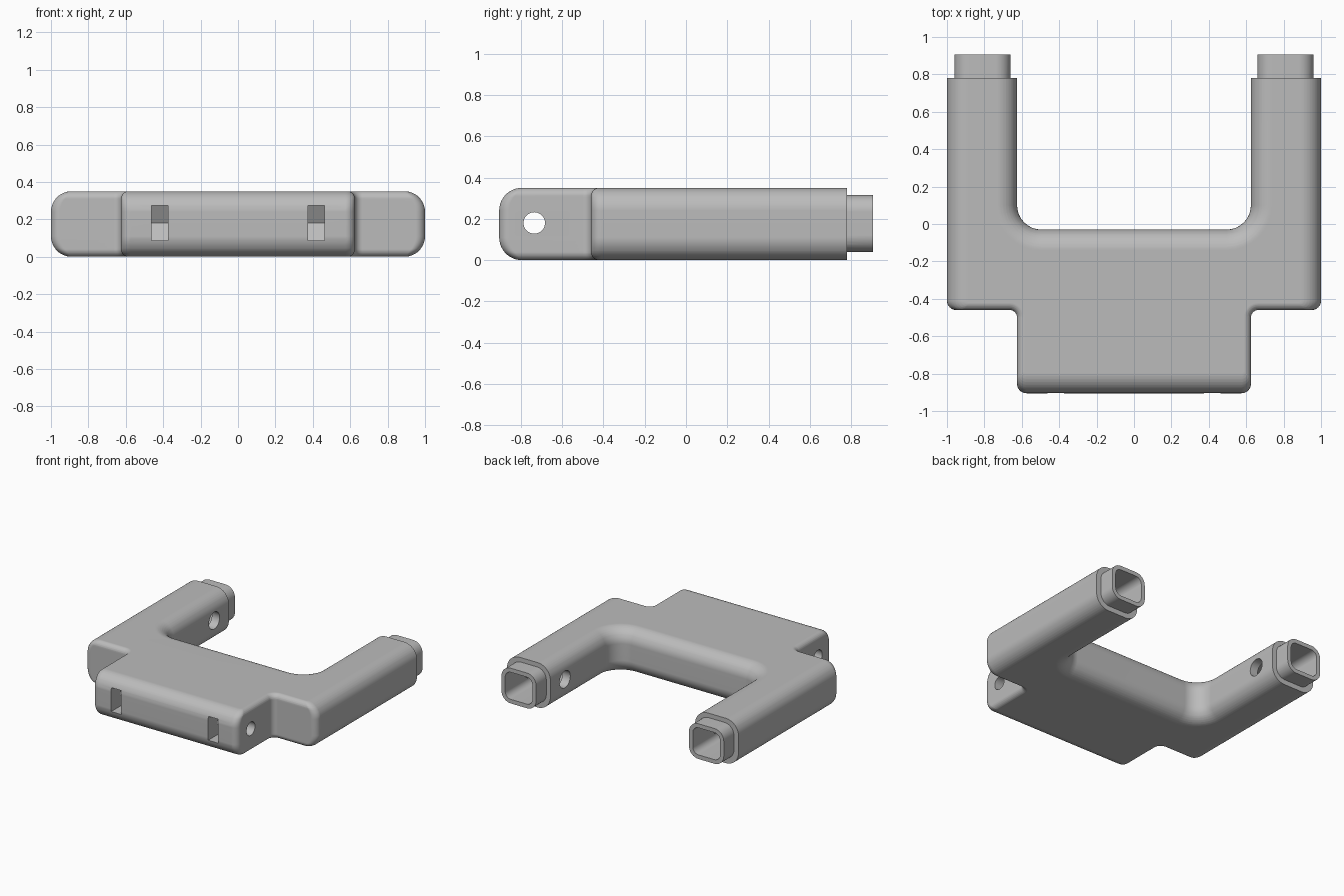
import bpy
import bmesh
from math import sin, cos, pi, sqrt
from mathutils import Vector

if "Cube" in bpy.data.objects:
    bpy.data.objects.remove(bpy.data.objects["Cube"])

HEIGHT, BIG, SMALL = 0.35, 0.11, 0.04
HOLE_Y, HOLE_Z = -0.735, 0.18
L, R, D, U = Vector((-1, 0)), Vector((1, 0)), Vector((0, -1)), Vector((0, 1))


def fillet(x, y, to_prev, to_next, r, steps=8):
    """Quarter arc replacing the corner at x, y."""
    angles = [i * pi / 2 / steps for i in range(steps + 1)]
    return [Vector((x, y)) + r * (1 - sin(t)) * to_prev + r * (1 - cos(t)) * to_next
            for t in angles]


def rounded_rect(x0, x1, y0, y1, r):
    return (fillet(x0, y0, U, R, r) + fillet(x1, y0, L, U, r)
            + fillet(x1, y1, D, L, r) + fillet(x0, y1, R, D, r))


def circle(x, y, r, sides=32):
    return [Vector((x + r * cos(2 * pi * i / sides), y + r * sin(2 * pi * i / sides)))
            for i in range(sides)]


def loft(name, rings):
    """Closed solid through rings with equal point counts."""
    bm = bmesh.new()
    loops = [[bm.verts.new(p) for p in ring] for ring in rings]
    n = len(loops[0])
    for lower, upper in zip(loops, loops[1:]):
        for i in range(n):
            j = (i + 1) % n
            bm.faces.new((lower[i], lower[j], upper[j], upper[i]))
    bm.faces.new(loops[0][::-1])
    bm.faces.new(loops[-1])
    bmesh.ops.recalc_face_normals(bm, faces=bm.faces)
    mesh = bpy.data.meshes.new(name)
    bm.to_mesh(mesh)
    bm.free()
    obj = bpy.data.objects.new(name, mesh)
    bpy.context.collection.objects.link(obj)
    return obj


def prism_x(name, profile, x0, x1):
    return loft(name, [[(x, p.x, p.y) for p in profile] for x in (x0, x1)])


def prism_y(name, profile, y0, y1):
    return loft(name, [[(p.x, y, p.y) for p in profile] for y in (y0, y1)])


def inset(z, radius):
    """How far an edge rounded by radius is set in at height z."""
    d = max(0, radius - min(z, HEIGHT - z))
    return radius - sqrt(max(0, radius * radius - d * d))


def outline(z):
    """Plan outline of the bracket at height z."""
    b, s = inset(z, BIG), inset(z, SMALL)
    convex = max(0.05 - s, 0.01)
    half = fillet(0.625 - s, -0.905 + b, L, U, convex)
    half += fillet(0.625 - s, -0.46 + s, D, R, 0.04 + s)
    half += fillet(1 - b, -0.46 + s, L, U, convex)
    half += [Vector((1 - b, 0.78)), Vector((0.625 + b, 0.78))]
    half += fillet(0.625 + b, -0.03 - b, U, L, 0.13 + b)
    points = half + [Vector((-p.x, p.y)) for p in reversed(half)]
    return [(p.x, p.y, z) for p in points]


# Bracket body: stacked outlines with rounded top and bottom edges
steps = [i * pi / 20 for i in range(11)]
low = sorted({round(r * (1 - cos(t)), 4) for r in (BIG, SMALL) for t in steps})
body = loft("bracket_body", [outline(z) for z in low + [HEIGHT - z for z in reversed(low)]])
bpy.context.view_layer.objects.active = body


def combine(tool, operation):
    mod = body.modifiers.new(tool.name, 'BOOLEAN')
    mod.operation, mod.solver, mod.object = operation, 'EXACT', tool
    bpy.ops.object.modifier_apply(modifier=mod.name)
    bpy.data.objects.remove(tool)


# Hexagonal nut pocket, open to the front
nut = 0.107
flat = nut * sqrt(3) / 2
nut_profile = [Vector((HOLE_Y + nut, HOLE_Z))]
nut_profile += [Vector((y, HOLE_Z + dz)) for y, dz in
                ((HOLE_Y + nut / 2, flat), (-1, flat), (-1, -flat), (HOLE_Y + nut / 2, -flat))]

for side in (-1, 1):
    def across(a, b):
        return sorted((side * a, side * b))

    # Plug on the arm end, hollow tube and cross-drilled hole
    combine(prism_y("arm_plug", rounded_rect(*across(0.66, 0.96), 0.04, 0.315, 0.08),
                    0.7, 0.905), 'UNION')
    combine(prism_y("arm_bore", rounded_rect(*across(0.692, 0.928), 0.072, 0.283, 0.05),
                    -0.3, 1), 'DIFFERENCE')
    combine(prism_x("arm_hole", circle(0.6, HOLE_Z, 0.066), *across(0.5, 0.97)), 'DIFFERENCE')
    combine(prism_x("nut_pocket", nut_profile, *across(0.375, 0.463)), 'DIFFERENCE')

# Bolt hole through the front block
combine(prism_x("bolt_hole", circle(HOLE_Y, HOLE_Z, 0.052), -0.8, 0.8), 'DIFFERENCE')

# Single grey finish
grey = bpy.data.materials.new("plain_grey")
grey.use_nodes = True
color = (0.5, 0.5, 0.5, 1)
grey.diffuse_color = color
grey.node_tree.nodes["Principled BSDF"].inputs["Base Color"].default_value = color
body.data.materials.clear()
body.data.materials.append(grey)
for face in body.data.polygons:
    face.material_index = 0

bpy.ops.object.select_all(action='DESELECT')
body.select_set(True)
bpy.ops.object.shade_smooth_by_angle(angle=pi / 6)
normals = body.modifiers.new("clean_shading", 'WEIGHTED_NORMAL')
normals.keep_sharp = True
